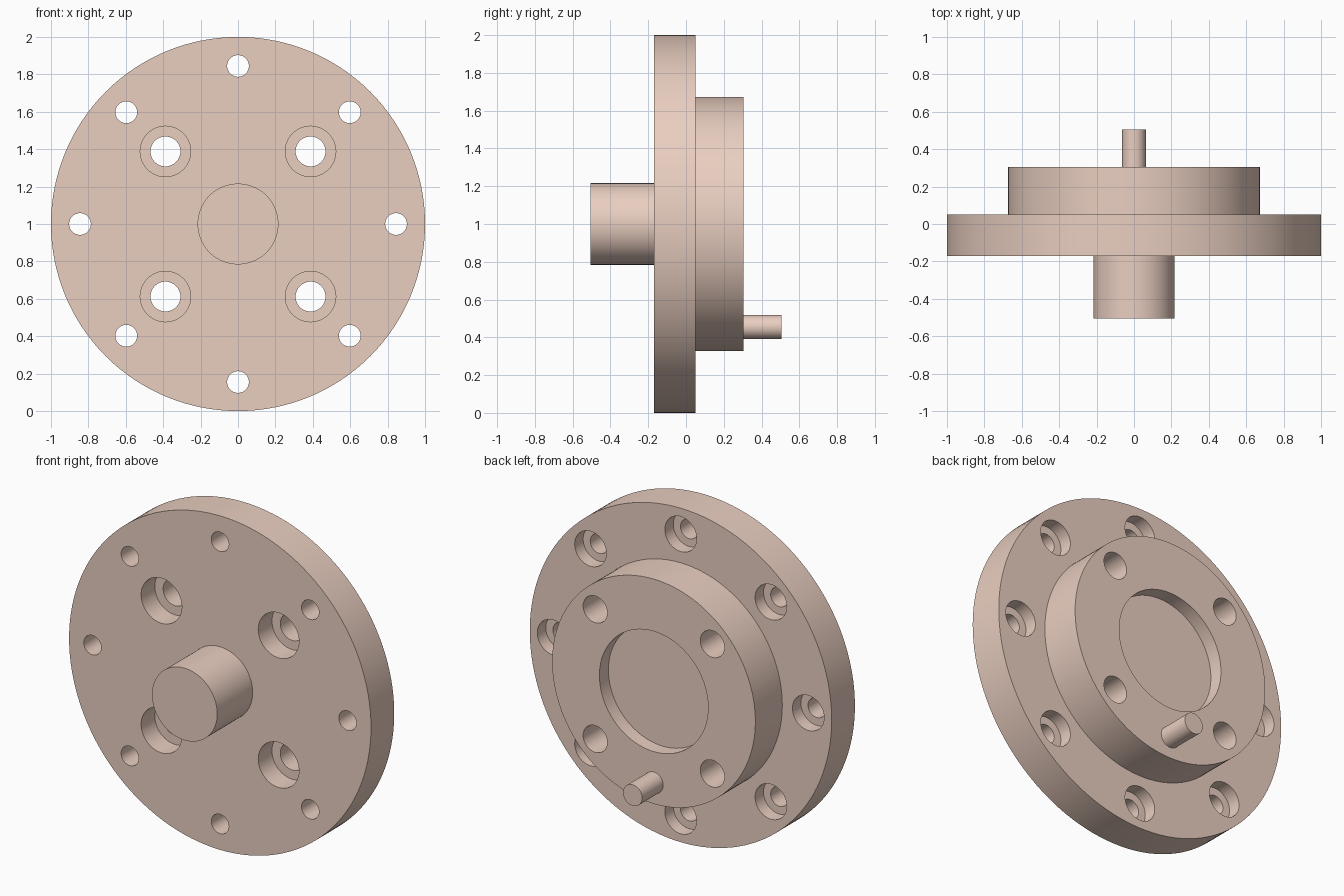
import bpy, bmesh, math
from mathutils import Vector, Matrix

if "Cube" in bpy.data.objects:
    bpy.data.objects.remove(bpy.data.objects["Cube"])

copper = bpy.data.materials.new("copper")
copper.diffuse_color = (0.82, 0.62, 0.53, 1)
copper.use_nodes = True
copper.node_tree.nodes["Principled BSDF"].inputs["Base Color"].default_value = copper.diffuse_color


def lathe(name, profile, x=0.0, z=1.0, sides=48):
    """Spin (radius, y) points about an axis along y through (x, z)."""
    bm = bmesh.new()
    rings = []
    for r, y in profile:
        rings.append([bm.verts.new((x + r * math.cos(a), y, z + r * math.sin(a)))
                      for a in (2 * math.pi * i / sides for i in range(sides))])
    for a, b in zip(rings, rings[1:]):
        for i in range(sides):
            j = (i + 1) % sides
            bm.faces.new((a[i], a[j], b[j], b[i]))
    bm.faces.new(rings[0])
    bm.faces.new(rings[-1])
    bmesh.ops.recalc_face_normals(bm, faces=bm.faces)
    mesh = bpy.data.meshes.new(name)
    bm.to_mesh(mesh)
    bm.free()
    mesh.materials.append(copper)
    ob = bpy.data.objects.new(name, mesh)
    bpy.context.collection.objects.link(ob)
    return ob


FRONT, FLANGE, BACK, END = -0.17, 0.05, 0.305, 0.505

# Flange with front shaft, raised rear hub and shallow rear recess
body = lathe("flange_body", [
    (0.216, -END), (0.216, FRONT), (1.0, FRONT), (1.0, FLANGE),
    (0.673, FLANGE), (0.673, BACK), (0.36, BACK), (0.36, BACK - 0.085)], sides=128)

cutters = []
# Rim bolt holes, counterbored from the back
for i in range(8):
    a = i * math.pi / 4
    cutters.append(lathe("rim_hole_cutter", [
        (0.058, -0.4), (0.058, FLANGE - 0.08), (0.105, FLANGE - 0.08), (0.105, 0.4)],
        0.845 * math.cos(a), 1 + 0.845 * math.sin(a)))

# Hub bolt holes, counterbored from the front
for sx in (-1, 1):
    for sz in (-1, 1):
        cutters.append(lathe("hub_hole_cutter", [
            (0.135, -0.4), (0.135, FRONT + 0.13), (0.08, FRONT + 0.13), (0.08, 0.6)],
            sx * 0.388, 1 + sz * 0.388))

# Cut every hole, then bake the result and drop the cutters
for c in cutters:
    c.hide_render = True
    m = body.modifiers.new("hole", "BOOLEAN")
    m.operation, m.solver, m.object = "DIFFERENCE", "EXACT", c
bpy.context.view_layer.update()
baked = bpy.data.meshes.new_from_object(
    body.evaluated_get(bpy.context.evaluated_depsgraph_get()))
body.modifiers.clear()
body.data = baked
for c in cutters:
    bpy.data.objects.remove(c)

# Locating pin on the rear hub face
pin = lathe("locating_pin", [(0.063, BACK - 0.02), (0.063, END)], 0, 0.455)

# Smooth walls with sharp rims
for ob in (body, pin):
    bpy.ops.object.select_all(action="DESELECT")
    ob.select_set(True)
    bpy.context.view_layer.objects.active = ob
    bpy.ops.object.shade_smooth_by_angle(angle=math.radians(30))
